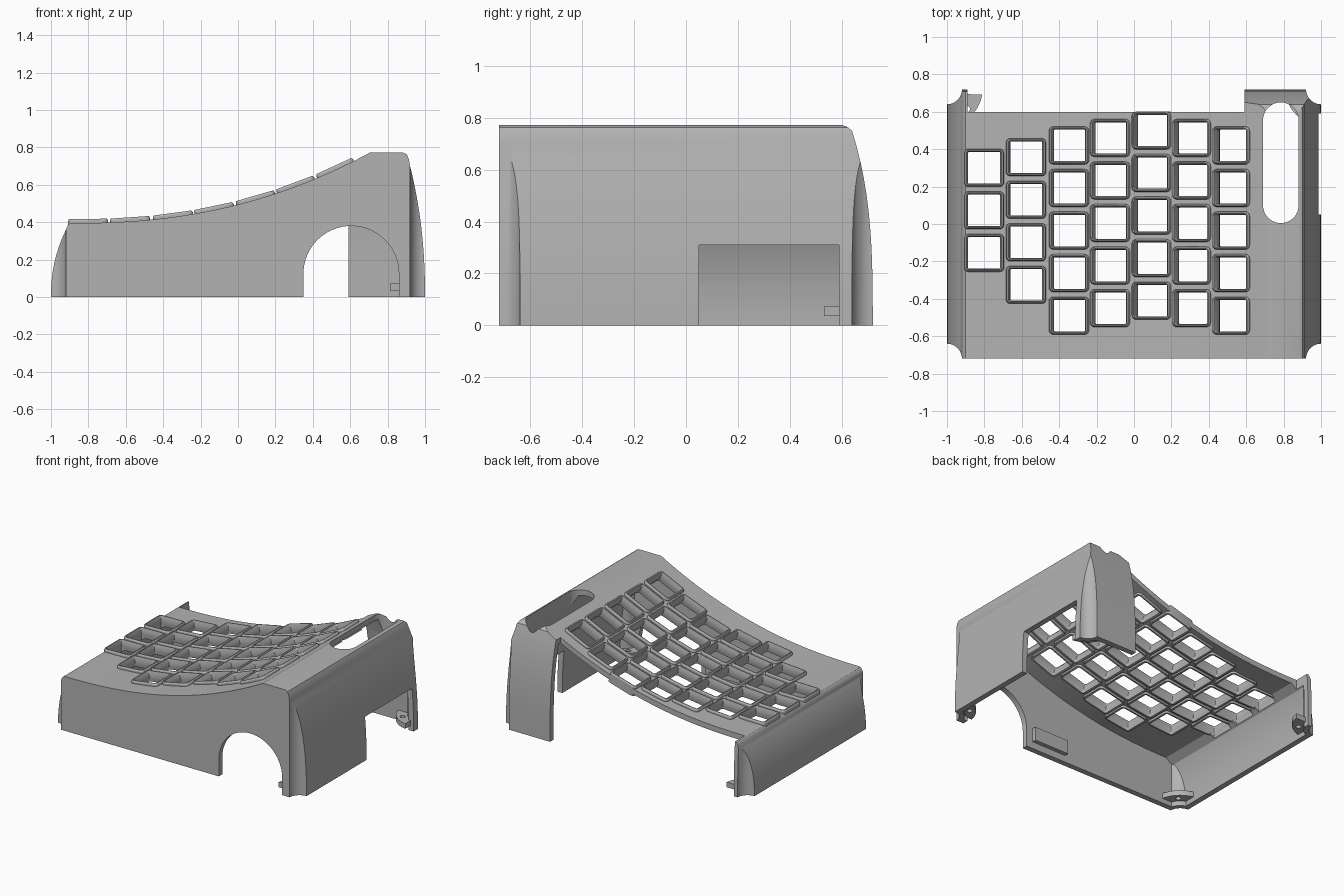
import bpy, bmesh
from math import sin, cos, pi, atan, radians
from mathutils import Matrix, Vector

cube = bpy.data.objects.get("Cube")
if cube:
    bpy.data.objects.remove(cube, do_unlink=True)

grey = bpy.data.materials.new("grey plastic")
grey.use_nodes = True
GREY = (0.45, 0.45, 0.45, 1)
grey.diffuse_color = GREY
grey.node_tree.nodes["Principled BSDF"].inputs["Base Color"].default_value = GREY

WALL = 0.04
FRONT, BACK = -0.72, 0.72


def finish(name, bm):
    bmesh.ops.recalc_face_normals(bm, faces=bm.faces)
    mesh = bpy.data.meshes.new(name)
    bm.to_mesh(mesh)
    bm.free()
    mesh.materials.append(grey)
    ob = bpy.data.objects.new(name, mesh)
    bpy.context.collection.objects.link(ob)
    return ob


def prism(name, pts, axis, a, b):
    """Extrude a 2D outline along an axis from a to b."""
    place = {"x": lambda u, v, w: (w, u, v),
             "y": lambda u, v, w: (u, w, v),
             "z": lambda u, v, w: (u, v, w)}[axis]
    bm = bmesh.new()
    lo = [bm.verts.new(place(u, v, a)) for u, v in pts]
    hi = [bm.verts.new(place(u, v, b)) for u, v in pts]
    bm.faces.new(lo)
    bm.faces.new(hi[::-1])
    n = len(pts)
    for i in range(n):
        j = (i + 1) % n
        bm.faces.new((lo[i], hi[i], hi[j], lo[j]))
    return finish(name, bm)


def box(name, x0, x1, y0, y1, z0, z1):
    return prism(name, [(x0, y0), (x1, y0), (x1, y1), (x0, y1)], "z", z0, z1)


def arc(cx, cy, r, a0, a1, n):
    return [(cx + r * cos(a0 + (a1 - a0) * i / n),
             cy + r * sin(a0 + (a1 - a0) * i / n)) for i in range(n + 1)]


def boolean(ob, cutter, op="DIFFERENCE"):
    mod = ob.modifiers.new("cut", "BOOLEAN")
    mod.operation, mod.solver, mod.object = op, "EXACT", cutter
    bpy.context.view_layer.objects.active = ob
    bpy.ops.object.modifier_apply(modifier=mod.name)
    bpy.data.objects.remove(cutter, do_unlink=True)


def smooth(ob):
    bpy.ops.object.select_all(action="DESELECT")
    ob.select_set(True)
    bpy.context.view_layer.objects.active = ob
    bpy.ops.object.shade_smooth_by_angle(angle=radians(28))


# Curved key deck height
def deck(x):
    return 0.395 + 0.127 * max(x + 0.9, 0) ** 2.3


def side_lean(z, h):
    return 0.08 * (max(z, 0) / h) ** 2.2


def shell_outline(t):
    """Cross-section across the width, inset by t."""
    k = 0.88 if t else 1
    low = -0.1 if t else 0
    left = [(-1 + t + side_lean(z, 0.36), z)
            for z in [low] + [0.36 * k * i / 8 for i in range(1, 9)]]
    right = [(1 - t - side_lean(z, 0.7), z)
             for z in [0.7 * k * i / 12 for i in range(12, 0, -1)] + [low]]
    x0 = -0.885 + t
    top = [(x0 + (0.69 - x0) * i / 36, deck(x0 + (0.69 - x0) * i / 36) - t)
           for i in range(37)]
    top += [(0.705, 0.772 - t), (0.885 - t, 0.772 - t)]
    if t:
        return left + top + right
    return (left + [(-0.912, 0.38), (-0.9, 0.392)] + top
            + [(0.902, 0.763), (0.913, 0.738)] + right)


def shell_solid(name, t):
    """Body solid with a back that curves in toward the top."""
    ob = prism(name, shell_outline(t), "y", FRONT + t, 0.9)
    zs = [0.75 * i / 12 for i in range(13)]
    side = [(-1, -0.2), (BACK - t, -0.2)]
    side += [(BACK - t - 0.08 * (z / 0.75) ** 3, z) for z in zs]
    side += [(0.62 - t, 0.766), (0.59 - t, 0.775), (0.59 - t, 0.9), (-1, 0.9)]
    boolean(ob, prism("side_form", side, "x", -1.2, 1.2), "INTERSECT")
    return ob


CORNERS = [(sx, sy) for sx in (-1, 1) for sy in (-1, 1)]


def round_corners(ob, r):
    for sx, sy in CORNERS:
        ring = arc(sx, sy * BACK, r, 0, 2 * pi, 40)[:-1]
        boolean(ob, prism("corner_cutter", ring, "z", -0.3, 1))


# Hollow shell with scooped corners
shell = shell_solid("case_shell", 0)
inside = shell_solid("inside_form", WALL)
round_corners(inside, 0.115)
boolean(shell, inside)
round_corners(shell, 0.08)

# Openings: open back, side port, front arch, slot in the high shelf
boolean(shell, box("back_cutter", -0.89, 0.59, 0.6, 1, -0.2, 1))
boolean(shell, box("port_cutter", 0.8, 1.2, 0.05, 0.59, -0.2, 0.31))
arch = [(0.35, -0.2), (0.86, -0.2)] + arc(0.605, 0.125, 0.255, 0, pi, 32)
boolean(shell, prism("arch_cutter", arch, "y", -0.9, -0.6))
slot = (arc(0.785, 0.555, 0.095, 0, pi, 20)
        + arc(0.785, 0.1, 0.095, pi, 2 * pi, 20))
boolean(shell, prism("slot_cutter", slot, "z", 0.5, 1))

# Key columns: centre x, middle y, number of keys
COLUMNS = [(-0.802, 0.073, 3), (-0.577, 0.016, 4), (-0.347, -0.035, 5),
           (-0.127, 0.005, 5), (0.095, 0.045, 5), (0.31, 0.005, 5),
           (0.522, -0.035, 5)]
PITCH = 0.2275


def key_places():
    for x, mid, count in COLUMNS:
        slope = (deck(x + 0.08) - deck(x - 0.08)) / 0.16
        for i in range(count):
            y = mid + (i - (count - 1) / 2) * PITCH
            yield (Matrix.Translation((x, y, deck(x)))
                   @ Matrix.Rotation(-atan(slope), 4, "Y"))


def rounded_rect(w, d, r, z):
    pts = []
    for k, (sx, sy) in enumerate([(1, 1), (-1, 1), (-1, -1), (1, -1)]):
        pts += arc(sx * (w / 2 - r), sy * (d / 2 - r), r,
                   k * pi / 2, (k + 1) * pi / 2, 4)
    return [Vector((x, y, z)) for x, y in pts]


# Key holes through the deck
bm = bmesh.new()
for m in key_places():
    bmesh.ops.create_cube(bm, size=1,
                          matrix=m @ Matrix.Diagonal((0.178, 0.174, 0.2, 1)))
boolean(shell, finish("key_cutter", bm))
smooth(shell)

# Raised socket frames around every key hole
bm = bmesh.new()
for m in key_places():
    section = [rounded_rect(0.216, 0.202, 0.025, -0.055),
               rounded_rect(0.216, 0.202, 0.025, 0.012),
               rounded_rect(0.204, 0.19, 0.02, 0.022),
               rounded_rect(0.188, 0.18, 0.012, 0.022),
               rounded_rect(0.172, 0.168, 0.004, 0.0),
               rounded_rect(0.172, 0.168, 0.004, -0.03),
               rounded_rect(0.188, 0.18, 0.012, -0.055)]
    loops = [[bm.verts.new(m @ p) for p in ring] for ring in section]
    for a, b in zip(loops, loops[1:] + loops[:1]):
        for i in range(len(a)):
            j = (i + 1) % len(a)
            bm.faces.new((a[i], a[j], b[j], b[i]))
smooth(finish("key_sockets", bm))

# Screw tabs inside the four corners
for sx, sy in CORNERS:
    outline = (arc(0, 0, 0.19, radians(8), radians(82), 16)
               + arc(0, 0, 0.095, radians(74), radians(16), 10))
    pts = [(sx * (1 - u), sy * (BACK - v)) for u, v in outline]
    tab = prism("screw_tab", pts, "z", 0.035, 0.072)
    hole = arc(sx * 0.895, sy * (BACK - 0.105), 0.018, 0, 2 * pi, 20)[:-1]
    boolean(tab, prism("screw_cutter", hole, "z", -0.1, 0.2))
    smooth(tab)

# Small block on the inside of the front wall
box("inner_block", 0.02, 0.3, FRONT + WALL - 0.005, FRONT + WALL + 0.03, 0.05, 0.15)
